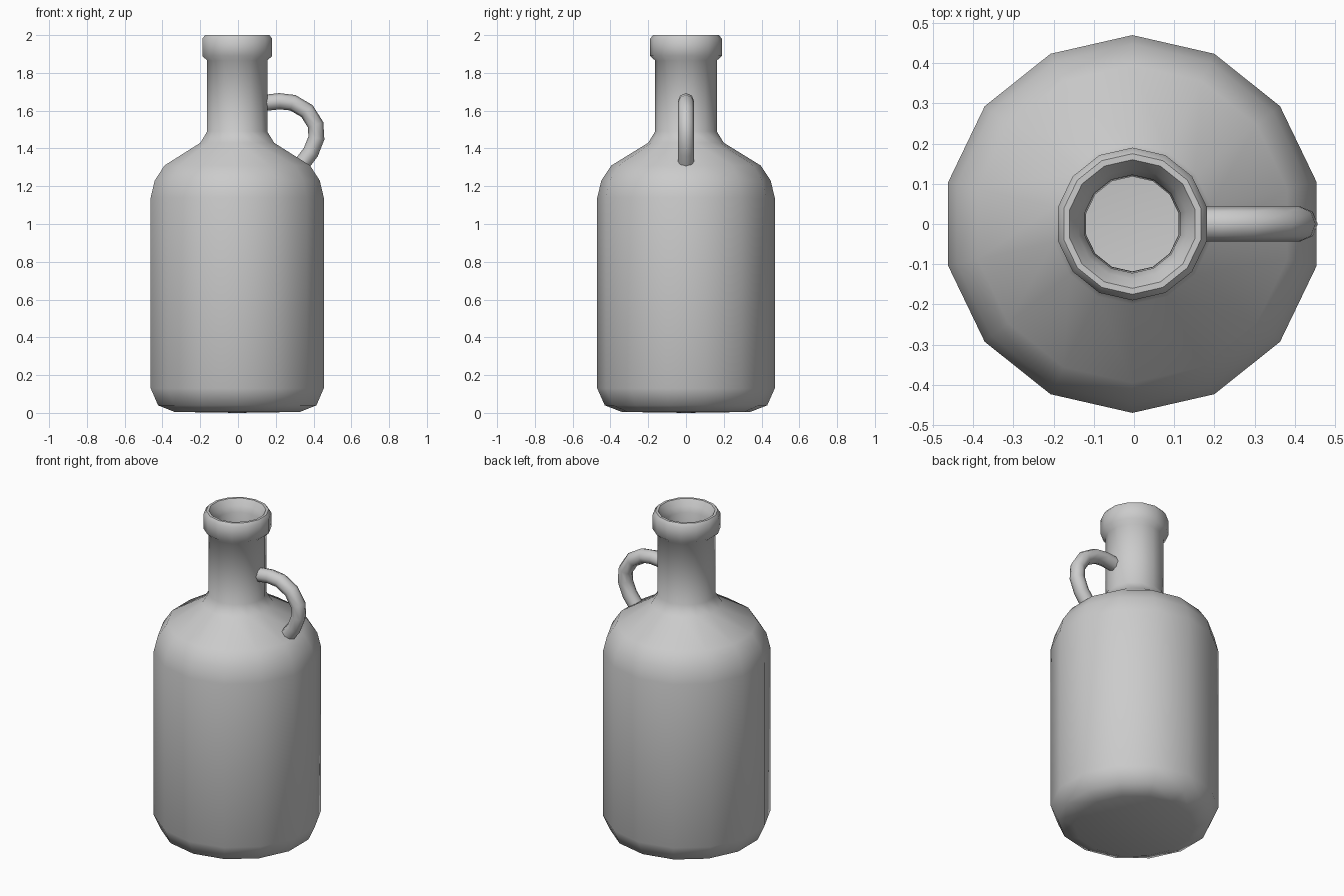
import bpy, bmesh, math

if "Cube" in bpy.data.objects:
    bpy.data.objects.remove(bpy.data.objects["Cube"])

SIDES = 14
CX = -0.004  # bottle axis, the handle sticks out slightly past the body


def lathe(name, profile):
    """Spin a (radius, z) profile around the bottle axis, fanning radius 0 ends."""
    bm = bmesh.new()
    rings = []
    for r, z in profile:
        n = SIDES if r > 0 else 1
        rings.append([bm.verts.new((CX + r * math.sin(2 * math.pi * i / SIDES),
                                    r * math.cos(2 * math.pi * i / SIDES), z))
                      for i in range(n)])
    for a, b in zip(rings, rings[1:]):
        for i in range(SIDES):
            j = (i + 1) % SIDES
            corners = [a[i % len(a)], a[j % len(a)], b[j % len(b)], b[i % len(b)]]
            bm.faces.new(list(dict.fromkeys(corners)))
    bmesh.ops.recalc_face_normals(bm, faces=bm.faces)
    return finish(name, bm)


def tube(name, path, radius, sides=8):
    """Sweep a round section along a path of (x, z) points."""
    bm = bmesh.new()
    rings = []
    for k, (x, z) in enumerate(path):
        x0, z0 = path[max(k - 1, 0)]
        x1, z1 = path[min(k + 1, len(path) - 1)]
        d = math.hypot(x1 - x0, z1 - z0)
        nx, nz = -(z1 - z0) / d, (x1 - x0) / d
        ring = []
        for i in range(sides):
            t = 2 * math.pi * i / sides
            c = radius * math.cos(t)
            ring.append(bm.verts.new((x + nx * c, radius * math.sin(t), z + nz * c)))
        rings.append(ring)
    for a, b in zip(rings, rings[1:]):
        for i in range(sides):
            j = (i + 1) % sides
            bm.faces.new((a[i], a[j], b[j], b[i]))
    bmesh.ops.recalc_face_normals(bm, faces=bm.faces)
    return finish(name, bm)


def finish(name, bm):
    mesh = bpy.data.meshes.new(name)
    bm.to_mesh(mesh)
    bm.free()
    ob = bpy.data.objects.new(name, mesh)
    bpy.context.collection.objects.link(ob)
    bpy.ops.object.select_all(action='DESELECT')
    ob.select_set(True)
    bpy.context.view_layer.objects.active = ob
    bpy.ops.object.shade_smooth_by_angle(angle=math.radians(50))
    return ob


# Bottle: outside from base to lip, then the hollow inside back down
outer = [(0, 0), (0.34, 0.005), (0.43, 0.04), (0.47, 0.13), (0.47, 1.14),
         (0.448, 1.23), (0.395, 1.31), (0.2, 1.43), (0.163, 1.49),
         (0.163, 1.865), (0.19, 1.89), (0.19, 1.98), (0.175, 2.0)]
inner = [(0.16, 2.0), (0.137, 1.965), (0.122, 1.93), (0.118, 1.5),
         (0.17, 1.4), (0.36, 1.28), (0.425, 1.14), (0.425, 0.14),
         (0.4, 0.08), (0.32, 0.05), (0, 0.05)]
lathe("bottle", outer + inner)

# Loop handle from neck to shoulder
tube("handle", [(0.13, 1.64), (0.22, 1.65), (0.29, 1.642), (0.365, 1.598),
                (0.411, 1.525), (0.415, 1.455), (0.385, 1.38), (0.325, 1.3)], 0.043)
